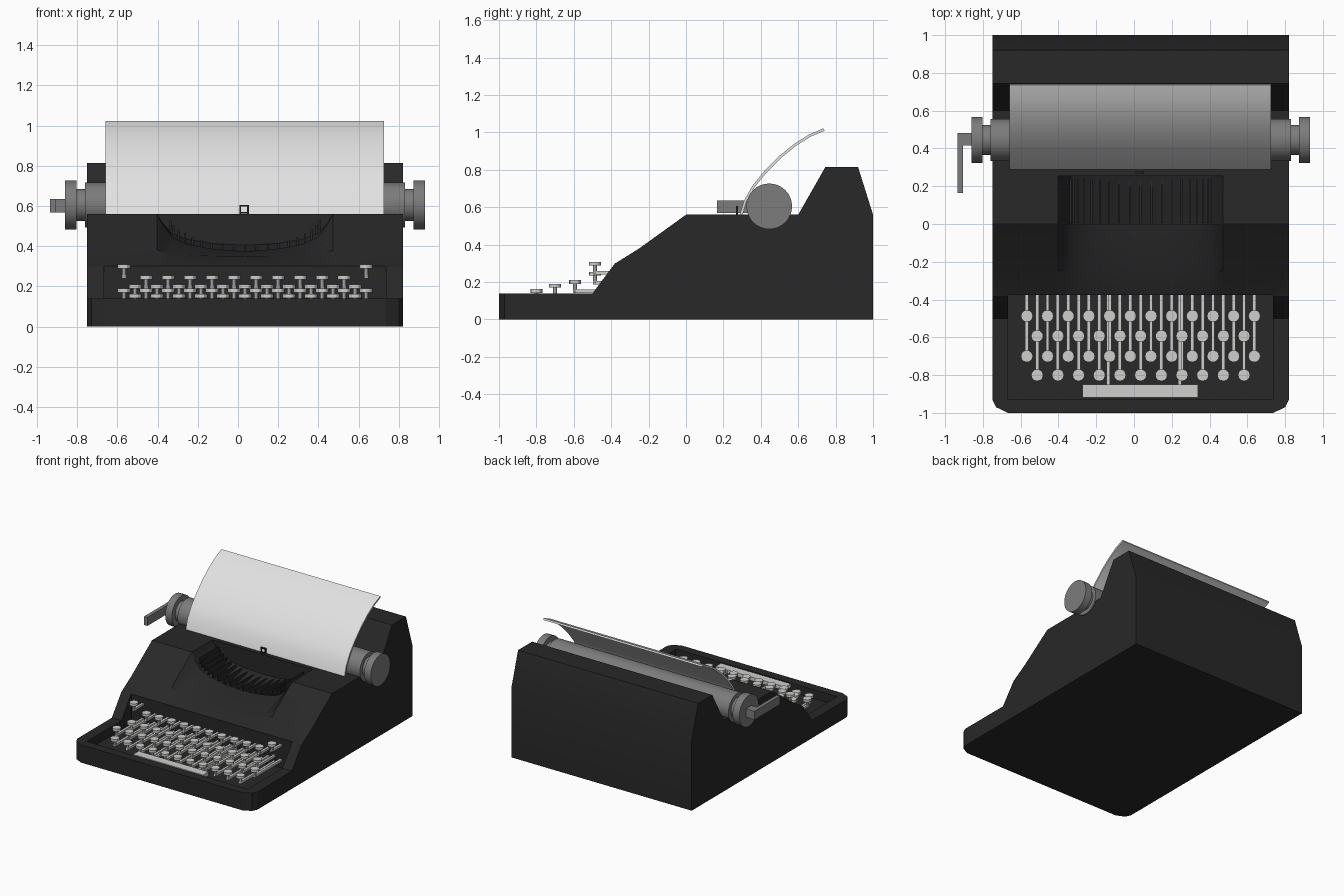
import bpy, bmesh, math
from mathutils import Matrix, Vector

if "Cube" in bpy.data.objects:
    bpy.data.objects.remove(bpy.data.objects["Cube"])

CX = 0.035  # centre line of the machine body


def material(name, rgb):
    m = bpy.data.materials.new(name)
    m.diffuse_color = (*rgb, 1)
    m.use_nodes = True
    m.node_tree.nodes["Principled BSDF"].inputs["Base Color"].default_value = m.diffuse_color
    return m


BLACK = material("black enamel", (0.021, 0.021, 0.021))
GREY = material("mid grey metal", (0.2, 0.2, 0.2))
KEYS = material("light grey keys", (0.62, 0.62, 0.61))
PAPER = material("white paper", (0.76, 0.76, 0.76))


def finish(name, bm, mat, angle=30):
    bmesh.ops.recalc_face_normals(bm, faces=bm.faces)
    me = bpy.data.meshes.new(name)
    bm.to_mesh(me)
    bm.free()
    ob = bpy.data.objects.new(name, me)
    bpy.context.collection.objects.link(ob)
    me.materials.append(mat)
    bpy.ops.object.select_all(action='DESELECT')
    ob.select_set(True)
    bpy.context.view_layer.objects.active = ob
    bpy.ops.object.shade_smooth_by_angle(angle=math.radians(angle))
    return ob


def box(bm, x0, x1, y0, y1, z0, z1):
    m = Matrix.Translation(((x0 + x1) / 2, (y0 + y1) / 2, (z0 + z1) / 2))
    bmesh.ops.create_cube(bm, size=1, matrix=m @ Matrix.Diagonal((x1 - x0, y1 - y0, z1 - z0, 1)))


def cyl(bm, p0, p1, r, sides):
    p0, p1 = Vector(p0), Vector(p1)
    d = p1 - p0
    m = Matrix.Translation((p0 + p1) / 2) @ d.to_track_quat('Z', 'Y').to_matrix().to_4x4()
    bmesh.ops.create_cone(bm, cap_ends=True, segments=sides, radius1=r, radius2=r, depth=d.length, matrix=m)


def loft(bm, rows):
    # bridge closed cross-sections and cap both ends
    vs = [[bm.verts.new(p) for p in row] for row in rows]
    n = len(vs[0])
    for a, b in zip(vs, vs[1:]):
        for i in range(n):
            j = (i + 1) % n
            bm.faces.new((a[i], a[j], b[j], b[i]))
    bm.faces.new(vs[0])
    bm.faces.new(vs[-1])
    bmesh.ops.remove_doubles(bm, verts=bm.verts, dist=1e-4)


# Body: side profile lofted across x, with key well and dipped type basket
def section(x, front, well, g):
    lip = 0.56 - 0.185 * g
    if well:
        key = [(-0.93, 0.14), (-0.93, 0.07), (-0.375, 0.07), (-0.375, 0.302)]
    else:
        key = [(max(-0.93, front + 0.01), 0.14), (-0.5, 0.14), (-0.38, 0.30), (-0.375, 0.302)]
    prof = [(front, 0), (front, 0.14)] + key + [
        (-0.25, 0.38 - 0.03 * g), (0, lip), (0, lip - 0.04 * min(1, 2 * g)),
        (0.255, lip + 0.03 * g), (0.255, 0.56), (0.6, 0.56),
        (0.745, 0.815), (0.92, 0.815), (1, 0.56), (1, 0)]
    return [(x, y, z) for y, z in prof]


DIP = [(0.437, 0), (0.41, 0.28), (0.365, 0.62), (0.28, 0.82), (0.15, 0.95)]
half = [(0.785, -0.93, False, 0), (0.765, -0.97, False, 0), (0.702, -1, False, 0), (0.702, -1, True, 0)]
half += [(d, -1, True, g) for d, g in DIP]
spec = [(CX - d, *r) for d, *r in half] + [(CX, -1, True, 1)] + [(CX + d, *r) for d, *r in reversed(half)]
bm = bmesh.new()
loft(bm, [section(*s) for s in spec])
finish("body", bm, BLACK, 25)

# Type bars fanned around the basket
bm = bmesh.new()
for i in range(19):
    a = math.radians(-78 + 156 * i / 18)
    x = CX + 0.38 * math.sin(a)
    z = 0.545 - 0.165 * math.cos(a)
    box(bm, x - 0.005, x + 0.005, 0.005, 0.235, z - 0.03, z + 0.02)
finish("type_bars", bm, BLACK)

# Keys: disc, stem and lever for each, in four rows
bm = bmesh.new()


def key(x, y, top):
    cyl(bm, (x, y, top - 0.02), (x, y, top), 0.032, 12)
    cyl(bm, (x, y, top - 0.065), (x, y, top - 0.02), 0.011, 8)
    box(bm, x - 0.009, x + 0.009, y - 0.01, -0.37, top - 0.068, top - 0.05)


for y, top, count in ((-0.80, 0.162, 11), (-0.70, 0.19, 12), (-0.593, 0.21, 11), (-0.487, 0.255, 12)):
    for i in range(count):
        x = CX + (i - (count - 1) / 2) * 0.1095
        corner = y > -0.5 and i in (0, count - 1)
        key(x, y, 0.308 if corner else top)
finish("keys", bm, KEYS)

# Space bar with its two arms
bm = bmesh.new()
box(bm, -0.272, 0.338, -0.918, -0.85, 0.11, 0.14)
for x in (-0.136, 0.243):
    box(bm, x - 0.009, x + 0.009, -0.86, -0.37, 0.112, 0.13)
finish("space_bar", bm, KEYS)

# Platen roller with stepped ends and knobs
bm = bmesh.new()
for d, r in ((0.795, 0.112), (0.842, 0.08)):
    cyl(bm, (CX - d, 0.445, 0.605), (CX + d, 0.445, 0.605), r, 32)
for s in (-1, 1):
    cyl(bm, (CX + s * 0.838, 0.445, 0.605), (CX + s * 0.896, 0.445, 0.605), 0.122, 32)
finish("platen_and_knobs", bm, GREY)

# Carriage return lever
bm = bmesh.new()
box(bm, -0.935, -0.855, 0.415, 0.482, 0.568, 0.635)
box(bm, -0.935, -0.906, 0.165, 0.482, 0.568, 0.635)
finish("return_lever", bm, GREY)

# Paper: curved sheet swept across x
path = [(0.285, 0.55), (0.31, 0.635), (0.355, 0.715), (0.42, 0.795), (0.50, 0.875),
        (0.58, 0.94), (0.66, 0.99), (0.735, 1.022)]
outline = []
for i, p in enumerate(path):
    a, b = path[max(i - 1, 0)], path[min(i + 1, len(path) - 1)]
    t = (Vector(b) - Vector(a)).normalized()
    outline.append((Vector(p), Vector((t.y, -t.x)) * 0.014))
ring = [p for p, _ in outline] + [p + n for p, n in reversed(outline)]
bm = bmesh.new()
loft(bm, [[(x, p.x, p.y) for p in ring] for x in (-0.658, 0.726)])
finish("paper", bm, PAPER)

# Small square type guide in front of the paper
bm = bmesh.new()
for x in (0.012, 0.05):
    box(bm, x - 0.004, x + 0.004, 0.266, 0.278, 0.555, 0.606)
for z in (0.566, 0.602):
    box(bm, 0.012, 0.05, 0.266, 0.278, z - 0.004, z + 0.004)
finish("type_guide", bm, BLACK)
